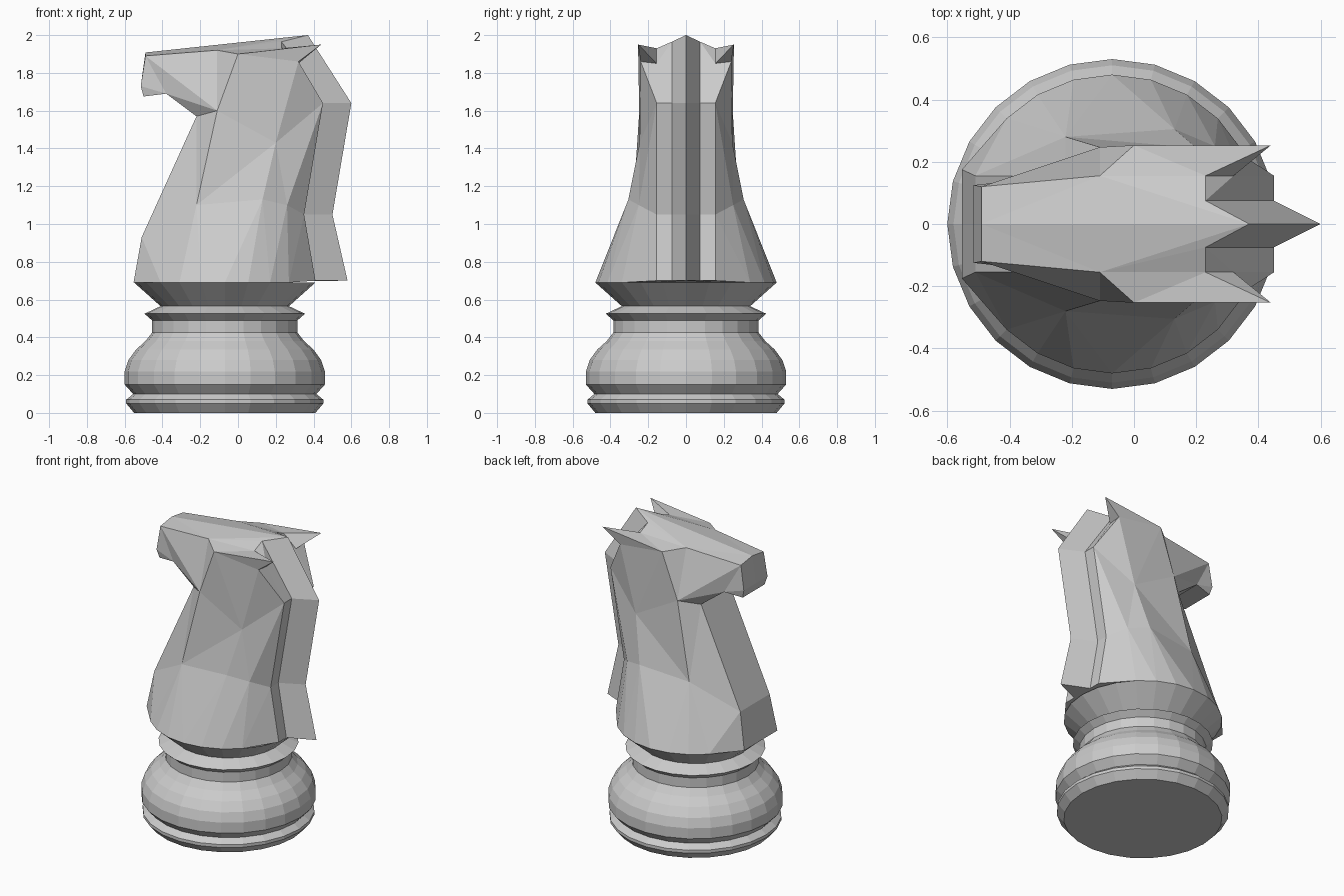
import bpy, bmesh, math

old = bpy.data.objects.get("Cube")
if old:
    bpy.data.objects.remove(old)

CENTRE_X = -0.07
SIDES = 24

stone = bpy.data.materials.new("light_grey")
stone.use_nodes = True
GREY = (0.6, 0.6, 0.6, 1)
stone.diffuse_color = GREY
stone.node_tree.nodes["Principled BSDF"].inputs["Base Color"].default_value = GREY


def finish(name, bm):
    """Clean the mesh up and place it in the scene, flat shaded."""
    bmesh.ops.remove_doubles(bm, verts=bm.verts, dist=0.0005)
    bmesh.ops.recalc_face_normals(bm, faces=bm.faces)
    mesh = bpy.data.meshes.new(name)
    bm.to_mesh(mesh)
    bm.free()
    mesh.materials.append(stone)
    obj = bpy.data.objects.new(name, mesh)
    bpy.context.collection.objects.link(obj)


def rim(radius, degrees, z):
    angle = math.radians(degrees)
    return (CENTRE_X + radius * math.cos(angle), radius * math.sin(angle), z)


# Turned pedestal: radius and height of each ring
profile = [(.48, 0), (.522, .05), (.522, .07), (.485, .1), (.53, .15), (.53, .22),
           (.51, .28), (.47, .335), (.42, .38), (.385, .425), (.385, .49),
           (.425, .525), (.34, .565), (.48, .69)]
bm = bmesh.new()
rings = [[bm.verts.new(rim(r, 360 * i / SIDES, z)) for i in range(SIDES)]
         for r, z in profile]
for low, high in zip(rings, rings[1:]):
    for i in range(SIDES):
        j = (i + 1) % SIDES
        bm.faces.new((low[i], low[j], high[j], high[i]))
bm.faces.new(rings[0])
finish("pedestal", bm)

# Landmarks on the left half of the horse bust
points = {
    "nose_ridge": (-.49, 0, 1.908),
    "nose": (-.49, .12, 1.89),
    "lip": (-.515, .125, 1.73),
    "chin": (-.5, .115, 1.675),
    "jaw": (-.38, .14, 1.69),
    "cheek": (-.11, .247, 1.6),
    "brow": (-.11, .155, 1.92),
    "temple": (0, .253, 1.9),
    "throat": (-.22, .155, 1.57),
    "chest": (-.51, .155, .93),
    "chest_foot": (-.553, .175, .69),
    "shoulder": (-.22, .28, 1.1),
    "neck_side": (.2, .245, 1.43),
    "flank": (.13, .305, 1.13),
    "withers": (.26, .25, 1.1),
    "ear_tip": (.44, .253, 1.95),
    "ear_inner": (.23, .155, 1.93),
    "ear_root": (.32, .24, 1.86),
    "ear_base": (.32, .155, 1.85),
    "nape": (.45, .155, 1.64),
    "neck_back": (.35, .155, 1.05),
    "back_foot": (.41, .155, .7),
    "groove_top": (.23, .075, 1.965),
    "groove_nape": (.45, .075, 1.64),
    "groove_back": (.35, .075, 1.05),
    "groove_foot": (.41, .075, .7),
    "mane_top": (.37, 0, 2),
    "mane_nape": (.6, 0, 1.64),
    "mane_back": (.5, 0, 1.05),
    "mane_foot": (.58, 0, .7),
}
# Foot of the bust follows the pedestal rim
feet = []
for degrees in range(135, 30, -15):
    name = "rim_" + str(degrees)
    points[name] = rim(.48, degrees, .69)
    feet.append(name)

# Panels of the half bust; a star means the same point moved to the middle
panels = [
    # muzzle and jaw
    "nose_ridge nose lip lip*", "lip* lip chin chin*", "chin* chin jaw jaw*",
    "jaw* jaw throat throat*", "jaw cheek throat", "nose brow cheek",
    "nose cheek jaw", "nose jaw lip", "lip jaw chin", "brow temple cheek",
    # crown
    "nose_ridge nose brow", "nose_ridge brow mane_top",
    "brow groove_top mane_top", "brow ear_inner groove_top",
    "brow temple ear_inner",
    # ear
    "temple ear_tip ear_inner", "temple ear_root ear_tip",
    "ear_tip ear_root ear_base", "ear_tip ear_base ear_inner",
    "ear_root nape ear_base",
    # chest
    "throat* throat chest chest*", "chest* chest chest_foot chest_foot*",
    "throat cheek shoulder", "throat shoulder chest",
    # neck side
    "cheek temple neck_side", "cheek neck_side shoulder",
    "shoulder neck_side flank", "temple ear_root neck_side",
    "neck_side ear_root nape", "flank neck_side withers",
    "neck_side nape withers", "withers nape neck_back",
    # neck back
    "groove_top ear_inner ear_base", "groove_top ear_base nape groove_nape",
    "groove_nape nape neck_back groove_back",
    "groove_back neck_back back_foot groove_foot",
    # mane
    "mane_top groove_top groove_nape mane_nape",
    "mane_nape groove_nape groove_back mane_back",
    "mane_back groove_back groove_foot mane_foot",
]
faces = [panel.split() for panel in panels]

# Flared skirt fanning down to the rim
anchors = ["shoulder"] * 3 + ["flank"] * 2 + ["withers"]
faces += [("chest", "chest_foot", feet[0]), ("chest", feet[0], "shoulder")]
for anchor, a, b in zip(anchors, feet, feet[1:]):
    faces.append((anchor, a, b))
faces += [("shoulder", feet[3], "flank"), ("flank", feet[5], "withers"),
          ("withers", feet[-1], "neck_back"), ("neck_back", feet[-1], "back_foot")]

# Underside
faces.append(["chest_foot*", "chest_foot"] + feet
             + ["back_foot", "groove_foot", "mane_foot"])


def place(name, side):
    x, y, z = points[name.rstrip("*")]
    return (x, 0 if name.endswith("*") else y * side, z)


bm = bmesh.new()
for side in (1, -1):
    for face in faces:
        bm.faces.new([bm.verts.new(place(name, side)) for name in face])
finish("horse_bust", bm)
